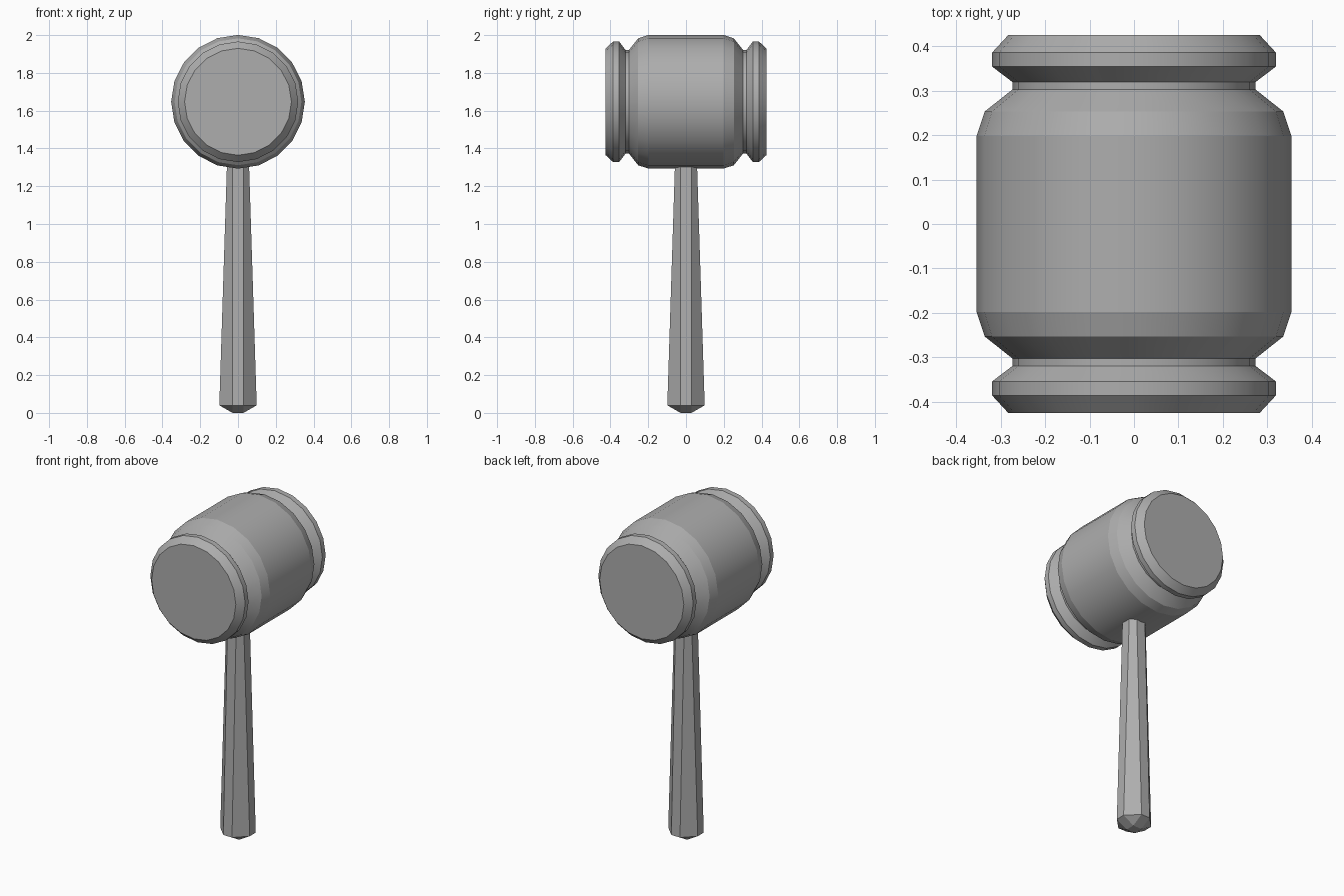
import bpy
import bmesh
from math import cos, sin, tau

cube = bpy.data.objects.get("Cube")
if cube:
    bpy.data.objects.remove(cube, do_unlink=True)

COLOUR = (0.42, 0.42, 0.42, 1)
grey = bpy.data.materials.new("plain grey")
grey.use_nodes = True
grey.diffuse_color = COLOUR
grey.node_tree.nodes["Principled BSDF"].inputs["Base Color"].default_value = COLOUR


def finish(name, bm):
    bmesh.ops.recalc_face_normals(bm, faces=bm.faces)
    mesh = bpy.data.meshes.new(name)
    bm.to_mesh(mesh)
    bm.free()
    mesh.materials.append(grey)
    obj = bpy.data.objects.new(name, mesh)
    bpy.context.collection.objects.link(obj)


def loft(bm, rings):
    """Skin a stack of equal-length vertex rings and cap both ends."""
    loops = [[bm.verts.new(p) for p in ring] for ring in rings]
    count = len(loops[0])
    sides = []
    for a, b in zip(loops, loops[1:]):
        for i in range(count):
            j = (i + 1) % count
            sides.append(bm.faces.new((a[i], a[j], b[j], b[i])))
    for end in (loops[0], loops[-1]):
        bm.faces.new(end)
    return loops, sides


# Mallet head: a turned barrel along y, mirrored profile of (y, radius)
SIDES, CENTRE = 20, 1.647
half = [(0.198, 0.354), (0.253, 0.336), (0.303, 0.273), (0.319, 0.273),
        (0.354, 0.319), (0.386, 0.319), (0.425, 0.283)]
profile = [(-y, r) for y, r in reversed(half)] + half
bm = bmesh.new()
loops, sides = loft(bm, [[(r * cos(tau * i / SIDES), y, CENTRE + r * sin(tau * i / SIDES))
                          for i in range(SIDES)] for y, r in profile])
for face in sides:
    face.smooth = True
# crisp turned rings, smooth around the barrel
for loop in loops:
    for a, b in zip(loop, loop[1:] + loop[:1]):
        bm.edges.get((a, b)).smooth = False
finish("mallet_head", bm)


# Handle: tapered square bar with chamfered corners and a chamfered butt
def chamfered_square(w, c, z):
    quarter = [(w, -c), (w, c)]
    ring = []
    for _ in range(4):
        ring += [(x, y, z) for x, y in quarter]
        quarter = [(-y, x) for x, y in quarter]
    return ring


FLAT = 0.029
bm = bmesh.new()
loft(bm, [chamfered_square(FLAT, FLAT, 0),
          chamfered_square(0.099, FLAT, 0.04),
          chamfered_square(0.057, FLAT, 1.36)])
bmesh.ops.remove_doubles(bm, verts=bm.verts, dist=0.0001)
finish("handle", bm)
